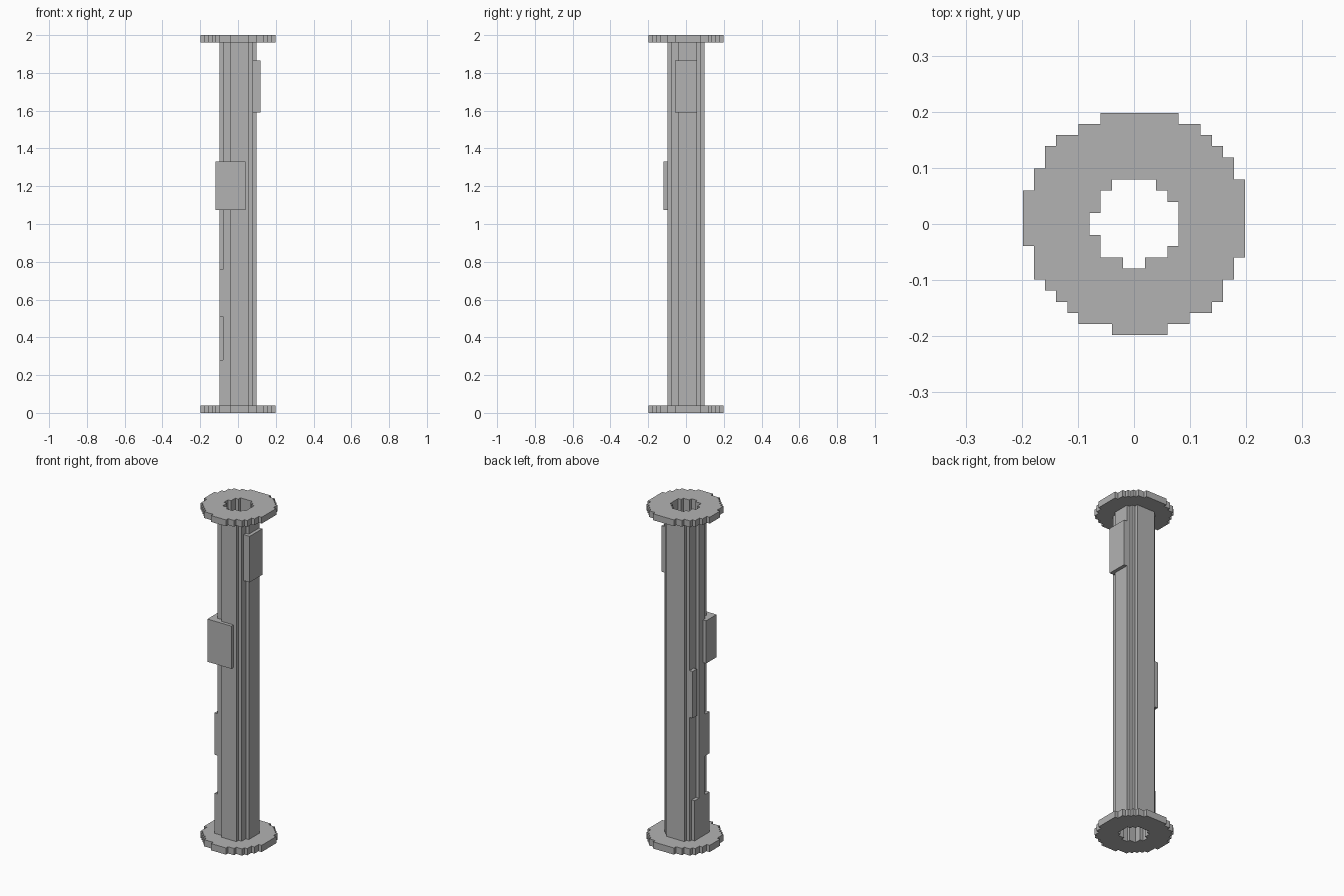
import bpy, bmesh

if "Cube" in bpy.data.objects:
    bpy.data.objects.remove(bpy.data.objects["Cube"], do_unlink=True)

V = 0.0198  # size of one grid cell

grey = bpy.data.materials.new("concrete_grey")
grey.use_nodes = True
colour = (0.45, 0.45, 0.45, 1)
grey.diffuse_color = colour
grey.node_tree.nodes["Principled BSDF"].inputs["Base Color"].default_value = colour


def rows(top, spans):
    """Cells of a disc: spans are (row count, first x, end x), downward from top."""
    cells, y = set(), top
    for count, x0, x1 in spans:
        for _ in range(count):
            y -= 1
            cells |= {(x, y) for x in range(x0, x1)}
    return cells


def box(x0, x1, y0, y1):
    return {(x, y) for x in range(x0, x1) for y in range(y0, y1)}


def build(name, layers):
    """Stack layers (z0, z1, cells), keeping only the exposed faces."""
    bm = bmesh.new()

    def face(*pts):
        bm.faces.new([bm.verts.new((x * V, y * V, z)) for x, y, z in pts])

    for i, (a, b, cells) in enumerate(layers):
        below = layers[i - 1][2] if i else set()
        above = layers[i + 1][2] if i + 1 < len(layers) else set()
        for x, y in cells:
            ring = [(x, y), (x + 1, y), (x + 1, y + 1), (x, y + 1)]
            sides = [(x, y - 1), (x + 1, y), (x, y + 1), (x - 1, y)]
            for k, near in enumerate(sides):
                if near not in cells:
                    p, q = ring[k], ring[(k + 1) % 4]
                    face((*p, a), (*q, a), (*q, b), (*p, b))
            if (x, y) not in above:
                face(*[(*p, b) for p in ring])
            if (x, y) not in below:
                face(*[(*p, a) for p in reversed(ring)])
    bmesh.ops.remove_doubles(bm, verts=bm.verts, dist=0.0001)
    mesh = bpy.data.meshes.new(name)
    bm.to_mesh(mesh)
    bm.free()
    mesh.materials.append(grey)
    bpy.context.collection.objects.link(bpy.data.objects.new(name, mesh))


# Stepped cross-sections
hole = rows(4, [(1, -2, 2), (1, -3, 3), (1, -3, 4), (2, -4, 4),
                (1, -3, 4), (1, -3, 3), (1, -1, 1)])
flange = rows(10, [(1, -3, 4), (1, -5, 6), (1, -7, 7), (1, -8, 8), (1, -8, 9),
                   (1, -9, 9), (1, -9, 10), (5, -10, 10), (1, -9, 10),
                   (2, -9, 9), (1, -8, 8), (1, -7, 8), (1, -6, 7),
                   (1, -5, 5), (1, -2, 3)]) - hole
tube = rows(5, [(1, -3, 3), (1, -4, 4), (2, -4, 5), (3, -5, 5),
                (2, -4, 4), (1, -2, 3)]) - hole

# Raised patches on the tube: (bottom, top, cells)
patches = [
    (0.04, 0.28, box(-5, -3, -4, 3)),
    (0.51, 0.76, box(-5, -3, -4, -1)),
    (0.78, 1.06, box(-5, -3, 2, 4)),
    (1.075, 1.33, box(-6, 2, -6, -1)),
    (1.59, 1.865, box(4, 6, -3, 3)),
]

# Pipe with its end flanges
layers, z = [(0, 0.04, flange)], 0.04
for low, high, cells in patches:
    if low > z:
        layers.append((z, low, tube))
    layers.append((low, high, tube | (cells - hole)))
    z = high
layers += [(z, 1.962, tube), (1.962, 2.0, flange)]
build("flanged_pipe", layers)
